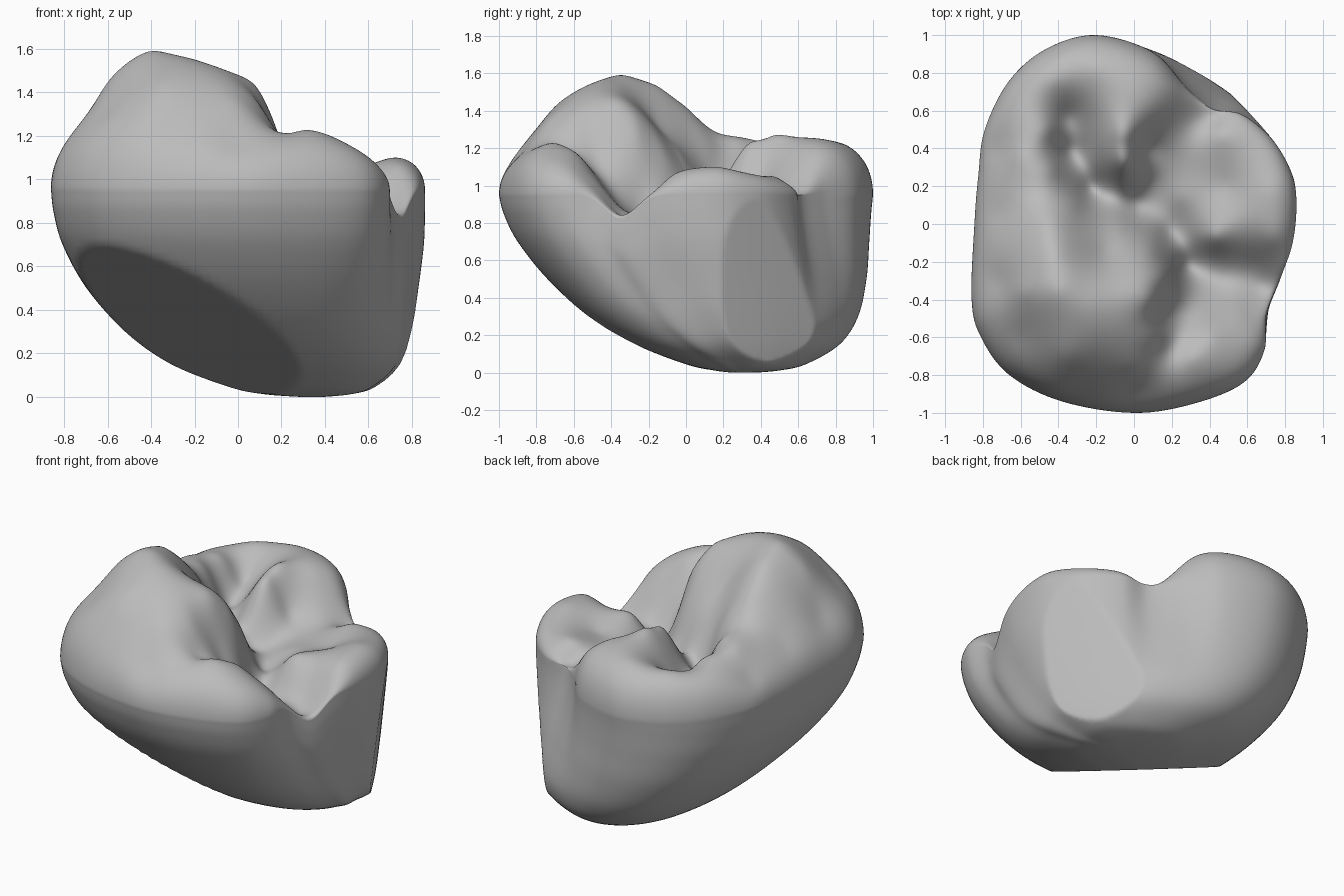
import bpy
import bmesh
import math
from mathutils import Vector

STEPS = 8          # smooth samples per outline segment
WALL_RINGS = 48
TOP_RINGS = 64
EQUATOR = 0.95     # height of the widest section

default = bpy.data.objects.get("Cube")
if default:
    bpy.data.objects.remove(default, do_unlink=True)


def spline(a, b, c, d, t):
    """Catmull-Rom blend of four equal-length points."""
    a, b, c, d = (Vector(p) for p in (a, b, c, d))
    return b + (c - a) * (t / 2) + (a * 2 - b * 5 + c * 4 - d) * (t * t / 2) \
        + (b * 3 - a - c * 3 + d) * (t ** 3 / 2)


def fit_unit(points):
    """Fit a plan outline into the square from -1 to 1."""
    low = Vector([min(p[k] for p in points) for k in (0, 1)])
    high = Vector([max(p[k] for p in points) for k in (0, 1)])
    return [Vector([(2 * p[k] - low[k] - high[k]) / (high[k] - low[k]) for k in (0, 1)])
            for p in points]


# Plan outline at the widest section, counter-clockwise
outline_points = [
    (.86, .12), (.83, .28), (.73, .45), (.57, .58), (.41, .61), (.28, .72),
    (.1, .91), (-.2, 1), (-.46, .93), (-.66, .76), (-.79, .5), (-.825, .25),
    (-.845, 0), (-.86, -.4), (-.81, -.6), (-.66, -.8), (-.38, -.94), (0, -1),
    (.32, -.95), (.58, -.84), (.69, -.67), (.7, -.48), (.77, -.3), (.84, -.1)]
count = len(outline_points)
outline = [spline(*(outline_points[(i + k) % count] for k in (-1, 0, 1, 2)), s / STEPS)
           for i in range(count) for s in range(STEPS)]
n = len(outline)

# The same outline with its grooves averaged away, for the lower wall
WINDOW = 15
sharp = fit_unit(outline)
soft = fit_unit([sum((outline[(i + k) % n] for k in range(-WINDOW, WINDOW + 1)),
                     Vector((0, 0))) for i in range(n)])

# Wall sections: height, then x and y extents
sections = [
    (0, .28, .4, .25, .37), (.012, .12, .52, .15, .5), (.045, -.04, .63, 0, .64),
    (.15, -.31, .75, -.27, .82), (.3, -.52, .8, -.52, .92), (.5, -.7, .83, -.74, .965),
    (.7, -.81, .855, -.9, .98), (.85, -.85, .86, -.975, .99), (EQUATOR, -.86, .86, -1, 1)]

# Slanted underside at the front right, and a flattened back left corner
slant = Vector((.35, .37, .866)).normalized()
SLANT_OFFSET = .13
corner = Vector((.87, .5, 0)).normalized()

# Chewing surface: crests and grooves that the surface passes through
main_cusp = [
    (-.72, -.3, 1.26), (-.6, -.35, 1.45), (-.4, -.35, 1.59), (-.2, -.4, 1.55),
    (0, -.42, 1.48), (.1, -.4, 1.4), (-.35, -.7, 1.43), (-.3, -.87, 1.26),
    (0, -.75, 1.34), (0, -.9, 1.19), (.1, -.6, 1.34), (-.61, -.6, 1.33),
    (-.42, -.15, 1.53), (-.45, 0, 1.42), (-.52, .15, 1.29), (-.72, .05, 1.2)]
inner_wall = [
    (-.45, .5, 1.18), (-.43, .3, 1.2), (-.31, .12, 1.18), (-.06, -.01, 1.13),
    (.1, -.11, 1.14), (.17, -.26, 1.22), (-.15, -.15, 1.32), (.19, -.46, 1.17)]
back_cusp = [
    (-.6, .35, 1.24), (-.74, .4, 1.13), (-.58, .58, 1.21), (-.42, .76, 1.22),
    (-.2, .84, 1.24), (-.2, .95, 1.22), (.02, .74, 1.25), (-.05, .48, 1.27),
    (-.05, .33, 1.22), (-.05, .23, 1.08), (-.2, .42, 1.1), (-.18, .64, 1.2),
    (.1, .62, 1.21), (.2, .72, 1.17), (.07, .4, 1.06)]
valley = [
    (-.36, .56, 1.06), (-.34, .38, .99), (-.23, .18, .95), (0, .09, .93),
    (.09, .22, .95), (.18, -.05, .9), (.26, -.23, .87), (.45, -.3, .85), (.68, -.34, .84)]
front_cusp = [
    (.2, -.66, 1.2), (.3, -.7, 1.23), (.3, -.88, 1.2), (.5, -.7, 1.18),
    (.63, -.62, 1.1), (.4, -.58, 1.17), (.55, -.46, 1.0), (.28, -.5, 1.09)]
left_cusp = [
    (.74, -.07, 1.07), (.72, .17, 1.11), (.6, .42, 1.06), (.46, .49, 1.04),
    (.48, .2, 1.0), (.42, -.07, 1.02), (.45, -.2, .88), (.25, .14, .95),
    (.63, -.22, .88), (.17, .42, 1.02), (.3, .53, 1.0), (.41, .58, .95)]
controls = [Vector(p) for p in
            main_cusp + inner_wall + back_cusp + valley + front_cusp + left_cusp]


def kernel(dx, dy):
    return math.sqrt(dx * dx + dy * dy + .003)


def solve(rows):
    """Gauss-Jordan elimination with pivoting on an augmented matrix."""
    size = len(rows)
    for i in range(size):
        pivot = max(range(i, size), key=lambda r: abs(rows[r][i]))
        rows[i], rows[pivot] = rows[pivot], rows[i]
        rows[i] = [v / rows[i][i] for v in rows[i]]
        for r in range(size):
            if r != i:
                f = rows[r][i]
                rows[r] = [a - f * b for a, b in zip(rows[r], rows[i])]
    return [row[-1] for row in rows]


weights = solve([[kernel(p.x - q.x, p.y - q.y) for q in controls] + [p.z - 1]
                 for p in controls])


def surface_height(x, y):
    return 1 + sum(w * kernel(x - p.x, y - p.y) for w, p in zip(weights, controls))


def rim_height(p):
    """The rim dips where the side groove runs out."""
    return EQUATOR - .13 * math.exp(-((p.x - .75) ** 2 + (p.y + .35) ** 2) / .015)


def wall_ring(t):
    last = len(sections) - 1
    i = min(int(t * last), last - 1)
    z, x0, x1, y0, y1 = spline(*(sections[max(0, min(last, i + k))]
                                 for k in (-1, 0, 1, 2)), t * last - i)
    softness = min(1, 1.4 * (1 - z / EQUATOR))
    ring = []
    for p, a, b in zip(outline, sharp, soft):
        u = a.lerp(b, softness)
        co = Vector(((x0 + x1) / 2 + u.x * (x1 - x0) / 2,
                     (y0 + y1) / 2 + u.y * (y1 - y0) / 2,
                     max(0, z) * rim_height(p) / EQUATOR))
        co -= corner * .9 * max(0, co.dot(corner) - .755 - .12 * co.z)
        ring.append(co + slant * max(0, SLANT_OFFSET - co.dot(slant)))
    return ring


def top_ring(s):
    edge = math.sqrt(1 - s ** 12)
    ring = []
    for p in outline:
        x, y, rim = p.x * s, p.y * s, rim_height(p)
        ring.append((x, y, rim + (surface_height(x, y) - rim) * edge))
    return ring


# Loft the wall, then the chewing surface, into one closed crown
rings = [wall_ring(i / WALL_RINGS) for i in range(WALL_RINGS + 1)]
rings += [top_ring(math.cos(math.pi / 2 * i / TOP_RINGS) ** .8) for i in range(1, TOP_RINGS)]

bm = bmesh.new()
loops = [[bm.verts.new(co) for co in ring] for ring in rings]
for low, high in zip(loops, loops[1:]):
    for i in range(n):
        j = (i + 1) % n
        bm.faces.new((low[i], low[j], high[j], high[i]))
base = bm.verts.new((.34, .31, 0))
middle = bm.verts.new((0, 0, surface_height(0, 0)))
for i in range(n):
    j = (i + 1) % n
    bm.faces.new((base, loops[0][j], loops[0][i]))
    bm.faces.new((middle, loops[-1][i], loops[-1][j]))
bmesh.ops.recalc_face_normals(bm, faces=bm.faces)

mesh = bpy.data.meshes.new("molar_crown")
bm.to_mesh(mesh)
bm.free()
crown = bpy.data.objects.new("molar_crown", mesh)
bpy.context.collection.objects.link(crown)

grey = (.5, .5, .5, 1)
material = bpy.data.materials.new("plain grey")
material.use_nodes = True
material.diffuse_color = grey
material.node_tree.nodes["Principled BSDF"].inputs["Base Color"].default_value = grey
mesh.materials.append(material)
for face in mesh.polygons:
    face.use_smooth = True
